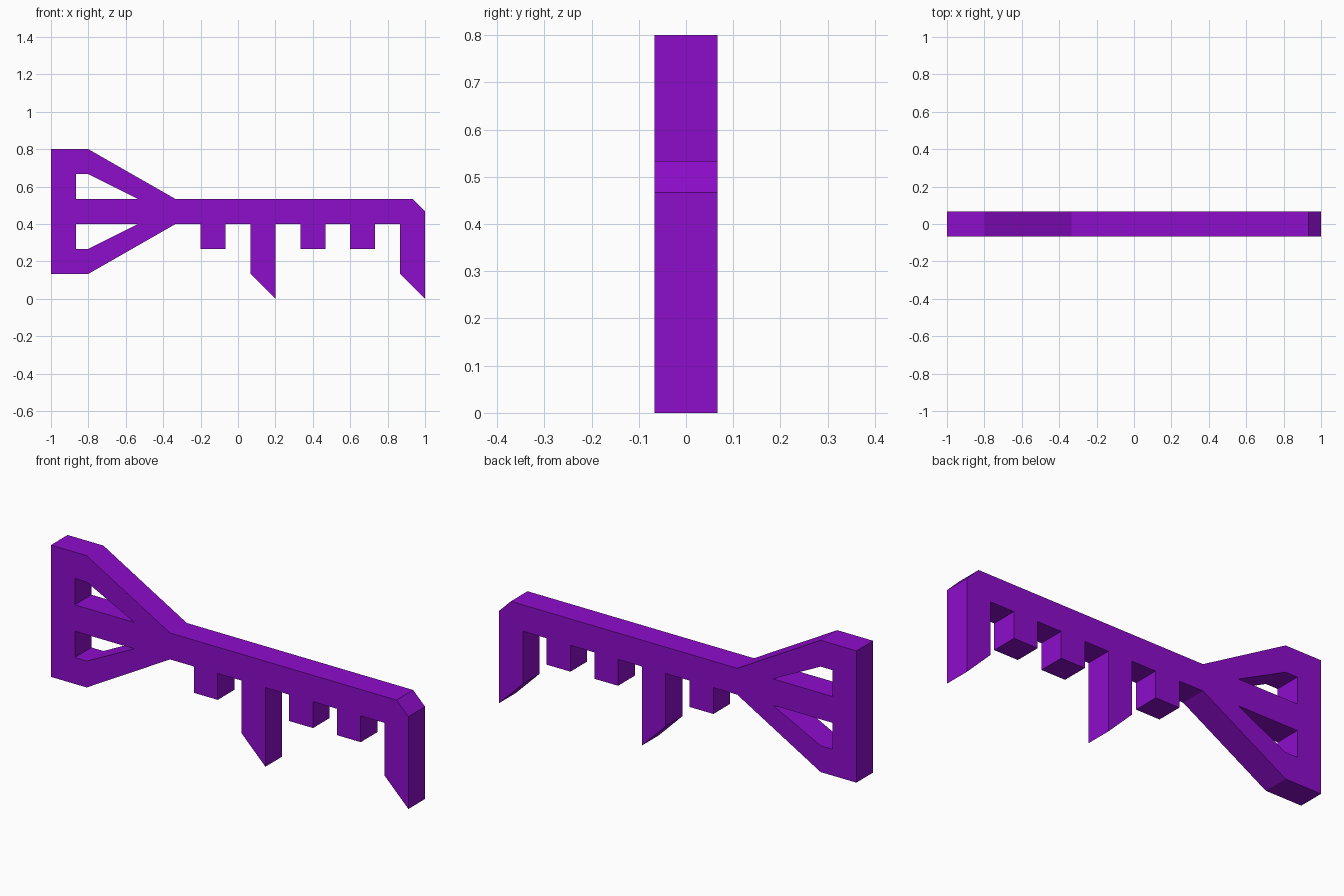
import bpy
from math import radians

if "Cube" in bpy.data.objects:
    bpy.data.objects.remove(bpy.data.objects["Cube"])

U = 1 / 15  # design module: the key is 30 x 2 x 12 modules

mat = bpy.data.materials.new("purple")
mat.diffuse_color = (0.27, 0.004, 0.60, 1)
mat.use_nodes = True
mat.node_tree.nodes["Principled BSDF"].inputs["Base Color"].default_value = mat.diffuse_color


def square_tooth(x):
    return [(x, 6), (x, 4), (x + 2, 4), (x + 2, 6)]


def pointed_tooth(x):
    return [(x, 6), (x, 2), (x + 2, 0)]


# Outer silhouette: bow, shaft and teeth, counter-clockwise
outline = [(-15, 2), (-12, 2), (-5, 6)]
outline += square_tooth(-3)
outline += pointed_tooth(1) + [(3, 6)]
outline += square_tooth(5) + square_tooth(9)
outline += pointed_tooth(13)
outline += [(15, 7), (14, 8), (-5, 8), (-12, 12), (-15, 12)]

# Two mirrored openings in the bow
upper_hole = [(-13, 8), (-13, 10), (-12, 10), (-8, 8)]
lower_hole = [(x, 14 - z) for x, z in upper_hole]

# Filled profile extruded to the key's thickness
curve = bpy.data.curves.new("key_profile", 'CURVE')
curve.dimensions = '2D'
curve.fill_mode = 'BOTH'
curve.extrude = U
for loop in (outline, upper_hole, lower_hole):
    spline = curve.splines.new('POLY')
    spline.points.add(len(loop) - 1)
    for p, (x, z) in zip(spline.points, loop):
        p.co = (x * U, z * U, 0, 1)
    spline.use_cyclic_u = True

key = bpy.data.objects.new("key", curve)
bpy.context.collection.objects.link(key)
key.rotation_euler.x = radians(90)
key.data.materials.append(mat)

# Turn into a flat-shaded mesh
bpy.context.view_layer.objects.active = key
key.select_set(True)
bpy.ops.object.convert(target='MESH')
bpy.ops.object.transform_apply(rotation=True)
bpy.ops.object.mode_set(mode='EDIT')
bpy.ops.mesh.select_all(action='SELECT')
bpy.ops.mesh.remove_doubles(threshold=0.0005)
bpy.ops.mesh.normals_make_consistent(inside=False)
bpy.ops.object.mode_set(mode='OBJECT')
bpy.ops.object.shade_flat()
